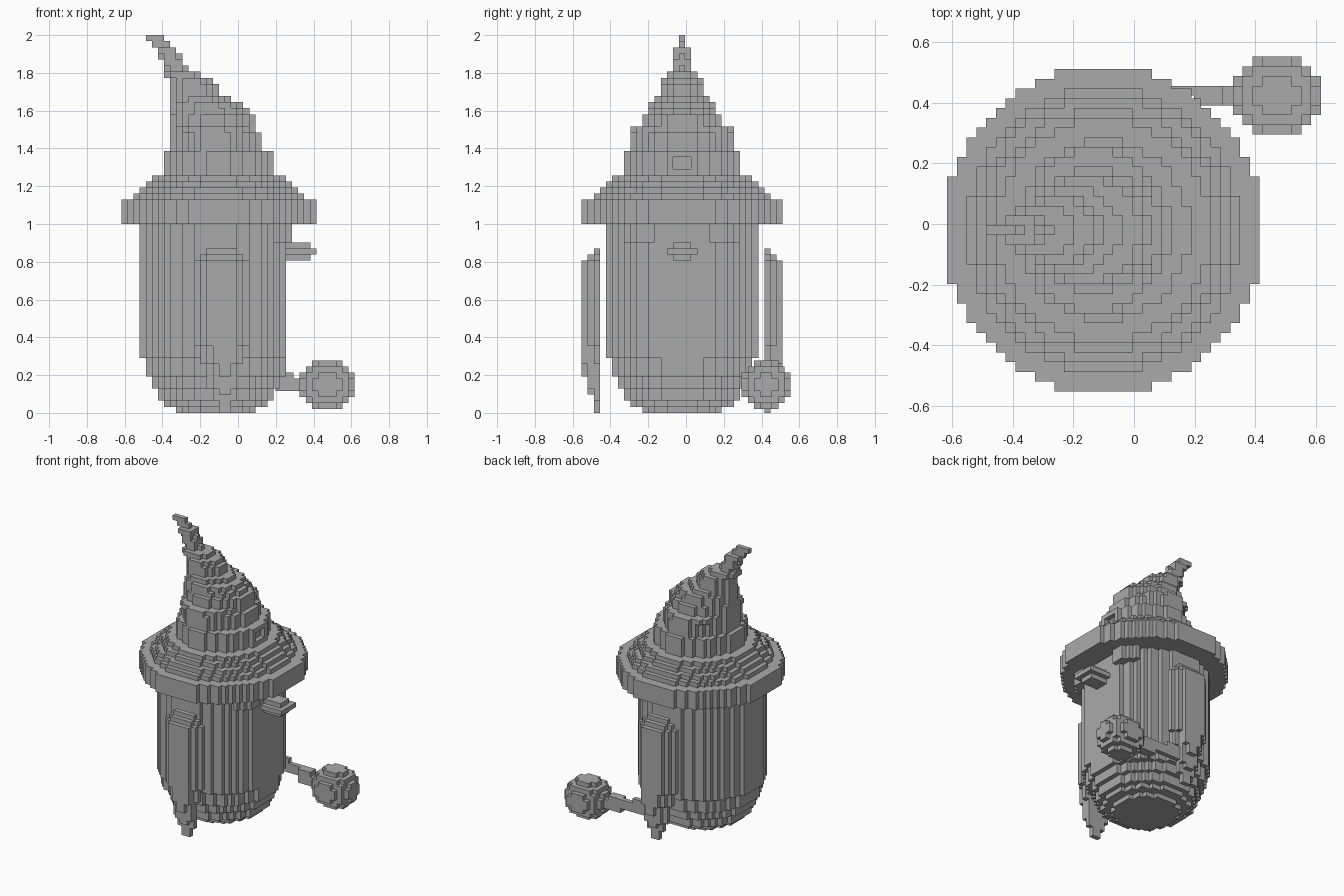
import bpy, bmesh, math

if "Cube" in bpy.data.objects:
    bpy.data.objects.remove(bpy.data.objects["Cube"])

V = 2 / 62            # voxel edge
SHIFT = -0.0045       # main figure sits slightly off the grid
CX, CY = -3.5, -0.5   # body axis in voxels

grey = bpy.data.materials.new("stone grey")
grey.diffuse_color = (0.4, 0.4, 0.4, 1)
grey.use_nodes = True
grey.node_tree.nodes["Principled BSDF"].inputs["Base Color"].default_value = grey.diffuse_color

CORNERS = {
    (1, 0, 0): [(1, 0, 0), (1, 1, 0), (1, 1, 1), (1, 0, 1)],
    (-1, 0, 0): [(0, 1, 0), (0, 0, 0), (0, 0, 1), (0, 1, 1)],
    (0, 1, 0): [(1, 1, 0), (0, 1, 0), (0, 1, 1), (1, 1, 1)],
    (0, -1, 0): [(0, 0, 0), (1, 0, 0), (1, 0, 1), (0, 0, 1)],
    (0, 0, 1): [(0, 0, 1), (1, 0, 1), (1, 1, 1), (0, 1, 1)],
    (0, 0, -1): [(0, 1, 0), (1, 1, 0), (1, 0, 0), (0, 0, 0)],
}


def build(name, cells, origin=(SHIFT, SHIFT, 0)):
    """Mesh the exposed faces of a set of voxels."""
    bm = bmesh.new()
    verts = {}

    def vert(p):
        if p not in verts:
            verts[p] = bm.verts.new([p[i] * V + origin[i] for i in range(3)])
        return verts[p]

    for c in cells:
        for d, quad in CORNERS.items():
            if tuple(c[i] + d[i] for i in range(3)) not in cells:
                bm.faces.new([vert(tuple(c[i] + q[i] for i in range(3))) for q in quad])
    me = bpy.data.meshes.new(name)
    bm.to_mesh(me)
    bm.free()
    me.materials.append(grey)
    ob = bpy.data.objects.new(name, me)
    bpy.context.collection.objects.link(ob)
    return ob


def box(x0, x1, y0, y1, z0, z1):
    return {(x, y, z) for x in range(x0, x1) for y in range(y0, y1) for z in range(z0, z1)}


def disc(cx, cy, rx, ry, z0, z1, p=2.0):
    """Stack of voxel ellipses filling layers z0 to z1."""
    return {c for c in box(-24, 24, -24, 24, z0, z1)
            if abs((c[0] + .5 - cx) / rx) ** p + abs((c[1] + .5 - cy) / ry) ** p <= 1}


# Barrel body with rounded base and flattened face side
body = set()
for z0, z1, r in [(0, 1, 6.5), (1, 2, 8.5), (2, 4, 9.5), (4, 6, 10.5), (6, 9, 11.5), (9, 31, 12.5)]:
    body |= disc(CX, CY, r, r, z0, z1)
build("body", {c for c in body if c[0] < 8})

# Nose
build("nose", box(8, 12, -2, 1, 25, 28) | box(8, 13, -3, 2, 26, 27))

# Brows, hugging the curve below the brim
for side, y0, y1 in [("right", -10, -5), ("left", 4, 9)]:
    build("brow_" + side, {c for c in box(6, 9, y0, y1, 28, 31)
                           if math.hypot(c[0] + .5 - CX, c[1] + .5 - CY) < 13.9})

# Hat brim and its stepped top
brim = disc(-3, CY, 16.3, 16.8, 31, 35)
for i in range(4):
    brim |= disc(-3, CY, 14 - i, 14.5 - i, 35 + i, 36 + i)
build("hat_brim", brim)

# Bent hat cone: layer range, x range, half depth
hat = set()
for z0, z1, x0, x1, ry in [
        (39, 43, -12, 6, 9.5), (43, 46, -11, 4, 8.5), (46, 47, -11, 3, 8.5),
        (47, 49, -11, 3, 6.5), (49, 50, -11, 2, 5.5), (50, 51, -11, 1, 5.5),
        (51, 52, -11, -1, 4.5), (52, 54, -11, -3, 3.5), (54, 55, -11, -4, 3.5),
        (55, 56, -12, -6, 2.5), (56, 57, -12, -8, 1.5), (57, 58, -12, -9, 1.5),
        (58, 59, -13, -9, 1.5), (59, 60, -13, -10, 1.5), (60, 61, -14, -11, .5),
        (61, 62, -15, -12, .5)]:
    hat |= disc((x0 + x1) / 2, CY, (x1 - x0) / 2, ry, z0, z1, 1.8)
# small sunken buckle at the front of the hat
build("hat_cone", hat - box(5, 6, -2, 1, 40, 42))


# Hanging arms: three stacked plates tapering to a point
def arm_half_width(z):
    for top, w in [(2, .5), (4, 1.5), (8, 2.5), (11, 3.5), (25, 4.5), (26, 3.5), (27, 2.5)]:
        if z < top:
            return w


for name, rows in [("arm_right", (-15, -16, -17)), ("arm_left", (13, 14, 15))]:
    cells = set()
    for i, y in enumerate(rows):
        for z in range(3 * i, (27, 26, 25)[i]):
            w = arm_half_width(z) - i
            if w > 0:
                cells |= box(int(-2.5 - w), int(-2.5 + w + .01), y, y + 1, z, z + 1)
    build(name, cells)

# Round club head with its handle
ball = {c for c in box(0, 9, 0, 8, 0, 8)
        if ((c[0] - 4) / 4.6) ** 2 + ((c[1] - 3.5) / 4.1) ** 2 + ((c[2] - 3.5) / 4.1) ** 2 <= 1}
head_origin = (0.617 - 9 * V, 0.553 - 8 * V, 0.02)
build("club_head", ball, head_origin)
handle = (box(-2, 1, 3, 5, 3, 5) | box(-4, -1, 3, 5, 3, 6)
          | box(-8, -4, 4, 5, 4, 6) | box(-12, -7, 4, 5, 4, 7))
build("club_handle", handle, head_origin)
